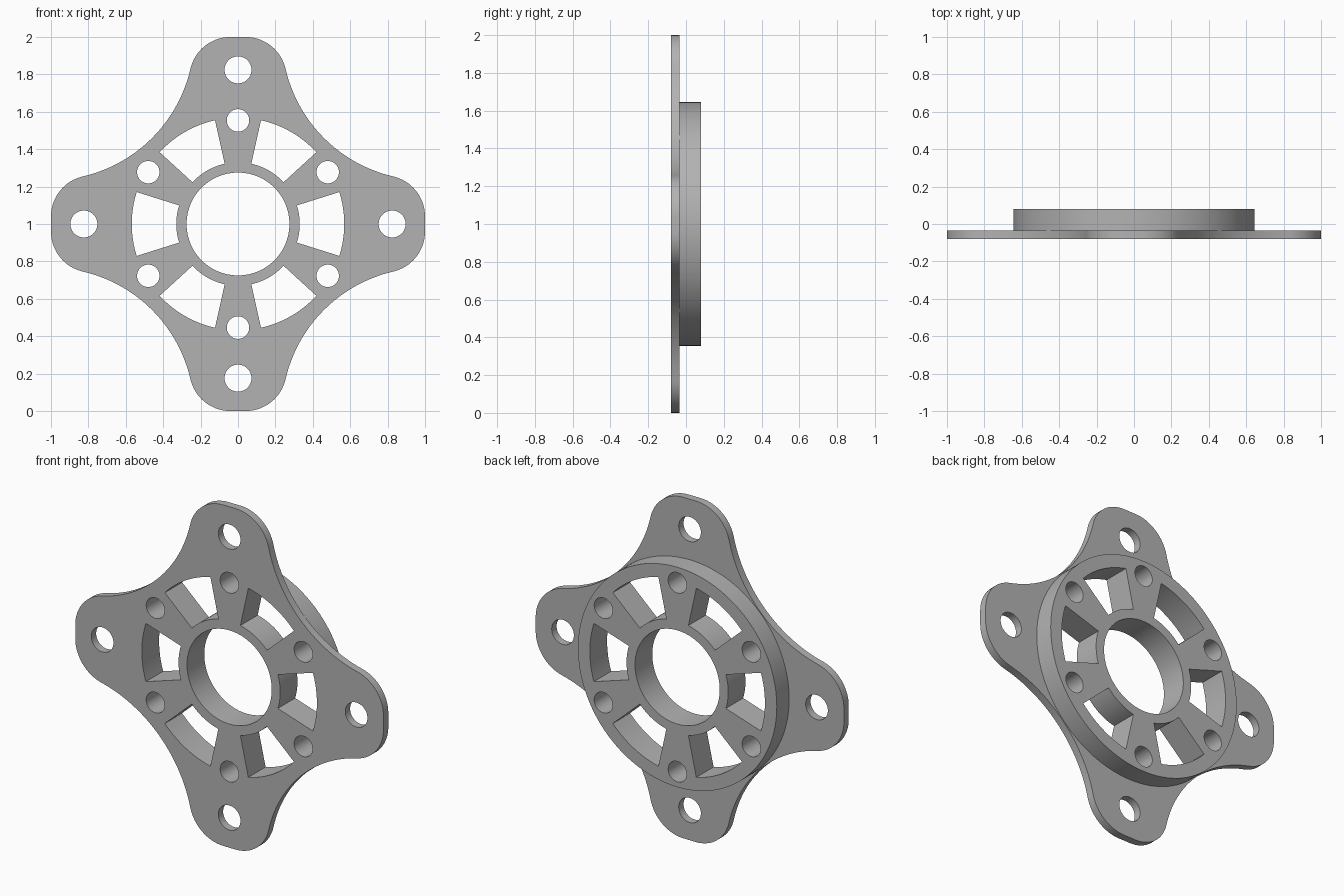
import bpy, bmesh
from math import sin, cos, pi, radians, hypot, atan2

cube = bpy.data.objects.get("Cube")
if cube:
    bpy.data.objects.remove(cube)

metal = bpy.data.materials.new("plain grey metal")
metal.use_nodes = True
grey = (0.45, 0.45, 0.45, 1)
metal.diffuse_color = grey
metal.node_tree.nodes["Principled BSDF"].inputs["Base Color"].default_value = grey


def arc(cx, cy, r, a, b, n):
    return [(cx + r * cos(a + (b - a) * i / n), cy + r * sin(a + (b - a) * i / n))
            for i in range(n + 1)]


def circle(r, dist=0, angle=0, n=48):
    return arc(dist * cos(angle), dist * sin(angle), r, 0, 2 * pi, n)[:-1]


def lug_outline():
    """Four rounded lugs joined by concave arcs."""
    off, r, waist = 0.04, 0.22, 0.65
    top = 1 - r
    # concave arc centred on the diagonal, tangent to the lug corners
    d, p = (off + top) / 2 ** 0.5, (top - off) / 2 ** 0.5
    k = waist - d
    big = (p * p + k * k - r * r) / (2 * (r - k))
    c = (big + waist) / 2 ** 0.5
    t = atan2(c - off, c - top)
    lean = pi / 2 - t
    quarter = arc(top, off, r, 0, t, 16)
    quarter += arc(c, c, big, t + pi, lean + pi, 32)[1:-1]
    quarter += arc(off, top, r, lean, pi / 2, 16)
    pts = []
    for q in range(4):
        s, co = round(sin(q * pi / 2)), round(cos(q * pi / 2))
        pts += [(x * co - y * s, x * s + y * co) for x, y in quarter]
    return pts


def hub_holes():
    """Centre bore, six windows between spokes and six spoke holes."""
    holes = [circle(0.275, n=96)]
    half = radians(17.5)
    for i in range(6):
        a = i * pi / 3
        holes.append(arc(0, 0, 0.568, a - half, a + half, 12)
                     + arc(0, 0, 0.33, a + half, a - half, 12))
        holes.append(circle(0.06, 0.554, a + pi / 6))
    return holes


def extruded_part(name, loops, front, back):
    """Fill the loops, extrude them and stand the part upright."""
    curve = bpy.data.curves.new(name + " profile", 'CURVE')
    curve.dimensions = '2D'
    curve.fill_mode = 'BOTH'
    curve.extrude = (back - front) / 2
    for loop in loops:
        spline = curve.splines.new('POLY')
        spline.points.add(len(loop) - 1)
        for point, (x, y) in zip(spline.points, loop):
            point.co = (x, y, 0, 1)
        spline.use_cyclic_u = True
    helper = bpy.data.objects.new(name + " profile", curve)
    bpy.context.scene.collection.objects.link(helper)
    bpy.context.view_layer.update()
    deps = bpy.context.evaluated_depsgraph_get()
    mesh = bpy.data.meshes.new_from_object(helper.evaluated_get(deps))
    bpy.data.objects.remove(helper)

    bm = bmesh.new()
    bm.from_mesh(mesh)
    for v in bm.verts:
        x, y, z = v.co
        v.co = (x, (front + back) / 2 - z, y + 1)
    bmesh.ops.remove_doubles(bm, verts=bm.verts, dist=0.0002)
    bmesh.ops.recalc_face_normals(bm, faces=bm.faces)
    bm.to_mesh(mesh)
    bm.free()
    mesh.name = name
    mesh.materials.clear()
    mesh.materials.append(metal)
    obj = bpy.data.objects.new(name, mesh)
    bpy.context.scene.collection.objects.link(obj)
    bpy.ops.object.select_all(action='DESELECT')
    obj.select_set(True)
    bpy.context.view_layer.objects.active = obj
    bpy.ops.object.shade_smooth_by_angle(angle=radians(30))
    return obj


# Thin front plate with four lugs
bolt_holes = [circle(0.072, 0.824, q * pi / 2) for q in range(4)]
extruded_part("lug_plate", [lug_outline()] + hub_holes() + bolt_holes, -0.08, -0.035)

# Thick round hub behind it
extruded_part("hub_disc", [circle(0.645, n=128)] + hub_holes(), -0.035, 0.08)
